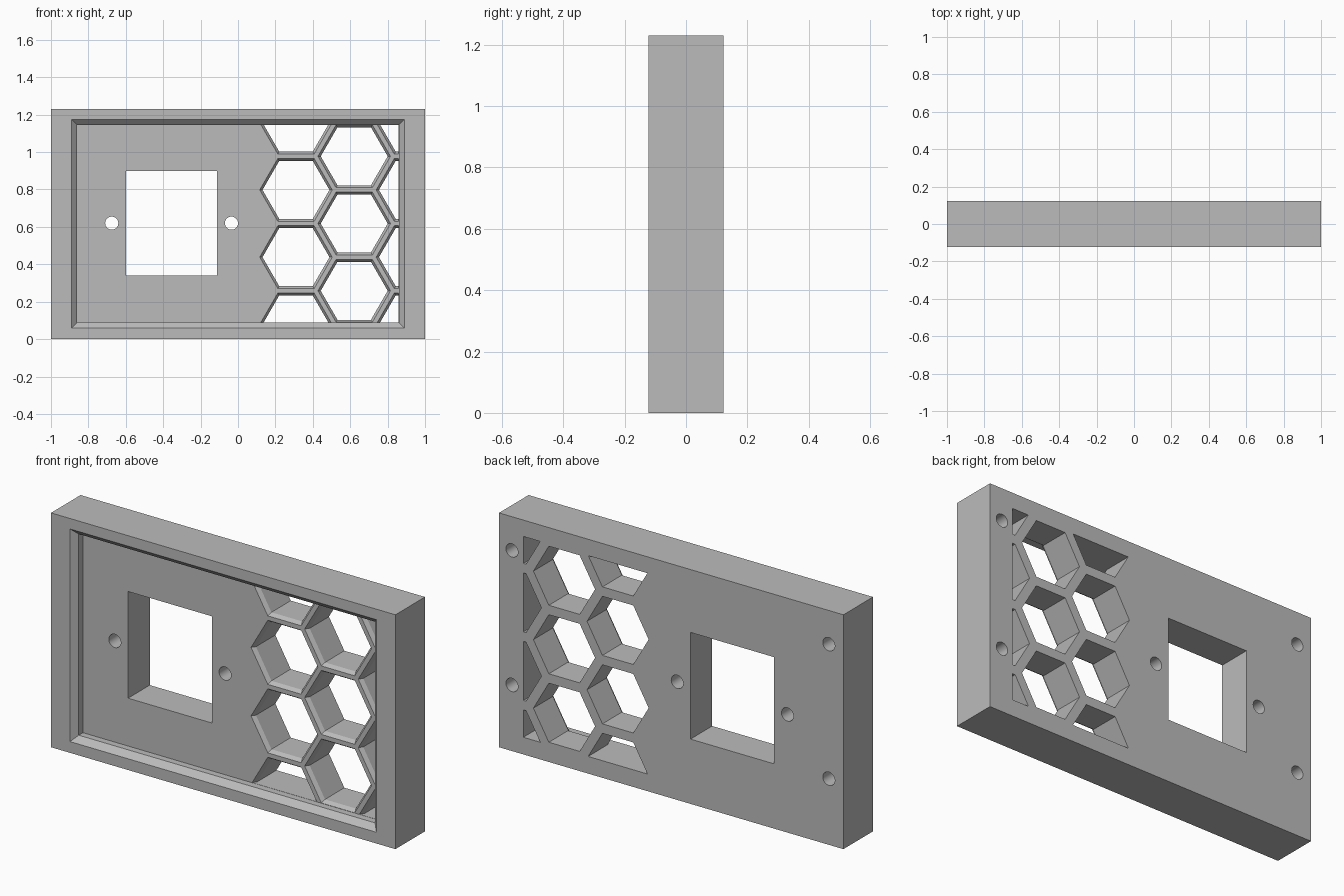
import bpy, bmesh, math
from mathutils import Vector

if "Cube" in bpy.data.objects:
    bpy.data.objects.remove(bpy.data.objects["Cube"], do_unlink=True)

FRONT, BACK = -0.1225, 0.1225
HEIGHT, MID = 1.23, 0.617
FLOOR = FRONT + 0.065          # depth of the front pocket
PITCH = 0.3595                 # spacing of the honeycomb
OUT = 0.03                     # how far cutters stick out


def rect(hx, hz, cx=0.0, cz=MID):
    return [(cx - hx, cz - hz), (cx + hx, cz - hz), (cx + hx, cz + hz), (cx - hx, cz + hz)]


def ngon(n, r, cx, cz):
    return [(cx + r * math.cos(math.tau * i / n), cz + r * math.sin(math.tau * i / n)) for i in range(n)]


def loft(bm, sections):
    """Closed solid through (outline, y) sections running front to back."""
    rings = [[bm.verts.new((x, y, z)) for x, z in pts] for pts, y in sections]
    n = len(rings[0])
    for a, b in zip(rings, rings[1:]):
        for i in range(n):
            j = (i + 1) % n
            bm.faces.new((a[i], a[j], b[j], b[i]))
    bm.faces.new(rings[0][::-1])
    bm.faces.new(rings[-1])


def clip(bm, co, no):
    geom = bm.verts[:] + bm.edges[:] + bm.faces[:]
    bmesh.ops.bisect_plane(bm, geom=geom, plane_co=co, plane_no=no, clear_outer=True)
    bmesh.ops.holes_fill(bm, edges=[e for e in bm.edges if e.is_boundary], sides=0)


def finish(bm, name):
    bmesh.ops.recalc_face_normals(bm, faces=bm.faces[:])
    mesh = bpy.data.meshes.new(name)
    bm.to_mesh(mesh)
    bm.free()
    ob = bpy.data.objects.new(name, mesh)
    bpy.context.collection.objects.link(ob)
    return ob


def cut(target, bm, name):
    cutter = finish(bm, name)
    cutter.hide_render = True
    mod = target.modifiers.new(name, "BOOLEAN")
    mod.operation, mod.solver, mod.object = "DIFFERENCE", "EXACT", cutter
    bpy.context.view_layer.update()
    result = target.evaluated_get(bpy.context.evaluated_depsgraph_get())
    mesh = bpy.data.meshes.new_from_object(result)
    target.modifiers.clear()
    target.data = mesh
    bpy.data.objects.remove(cutter, do_unlink=True)


# Solid slab
bm = bmesh.new()
loft(bm, [(rect(1, HEIGHT / 2, 0, HEIGHT / 2), FRONT), (rect(1, HEIGHT / 2, 0, HEIGHT / 2), BACK)])
panel = finish(bm, "panel")

# Front pocket with a chamfered rim
bm = bmesh.new()
loft(bm, [(rect(0.89 + OUT, 0.558 + OUT), FRONT - OUT),
          (rect(0.86, 0.528), FRONT + 0.03), (rect(0.86, 0.528), FLOOR)])
cut(panel, bm, "pocket_cutter")

# Rectangular window and the two round through holes beside it
bm = bmesh.new()
window = rect(0.243, 0.28, -0.355, 0.62)
loft(bm, [(window, FLOOR - OUT), (window, BACK + OUT)])
for side in (-1, 1):
    hole = ngon(32, 0.035, -0.355 + side * 0.32, 0.62)
    loft(bm, [(hole, FLOOR - OUT), (hole, BACK + OUT)])
cut(panel, bm, "window_cutter")

# Honeycomb vent with chamfered front edges, trimmed to the pocket
bm = bmesh.new()
for col in range(3):
    rows = 3 if col == 1 else 4
    for row in range(rows):
        cx = 0.31 + col * PITCH * math.sqrt(3) / 2
        cz = 0.618 + (row - (rows - 1) / 2) * PITCH
        wide, narrow = ngon(6, 0.194, cx, cz), ngon(6, 0.179, cx, cz)
        loft(bm, [(wide, FLOOR - 0.015), (wide, FLOOR), (narrow, FLOOR + 0.02), (narrow, BACK + OUT)])
bmesh.ops.recalc_face_normals(bm, faces=bm.faces[:])
clip(bm, Vector((0.859, 0, 0)), Vector((1, 0, 0)))
for side in (-1, 1):
    clip(bm, Vector((0, 0, MID + side * 0.527)), Vector((0, 0, side)))
cut(panel, bm, "vent_cutter")

# Blind screw holes in the back corners
bm = bmesh.new()
for x in (-0.915, 0.925):
    for z in (0.347, 1.053):
        hole = ngon(32, 0.035, x, z)
        loft(bm, [(hole, BACK - 0.16), (hole, BACK + OUT)])
cut(panel, bm, "screw_hole_cutter")

# Plain grey finish
grey = bpy.data.materials.new("grey")
grey.use_nodes = True
colour = (0.5, 0.5, 0.5, 1)
grey.diffuse_color = colour
grey.node_tree.nodes["Principled BSDF"].inputs["Base Color"].default_value = colour
panel.data.materials.clear()
panel.data.materials.append(grey)

bpy.ops.object.select_all(action="DESELECT")
panel.select_set(True)
bpy.context.view_layer.objects.active = panel
bpy.ops.object.shade_smooth_by_angle(angle=math.radians(30))
